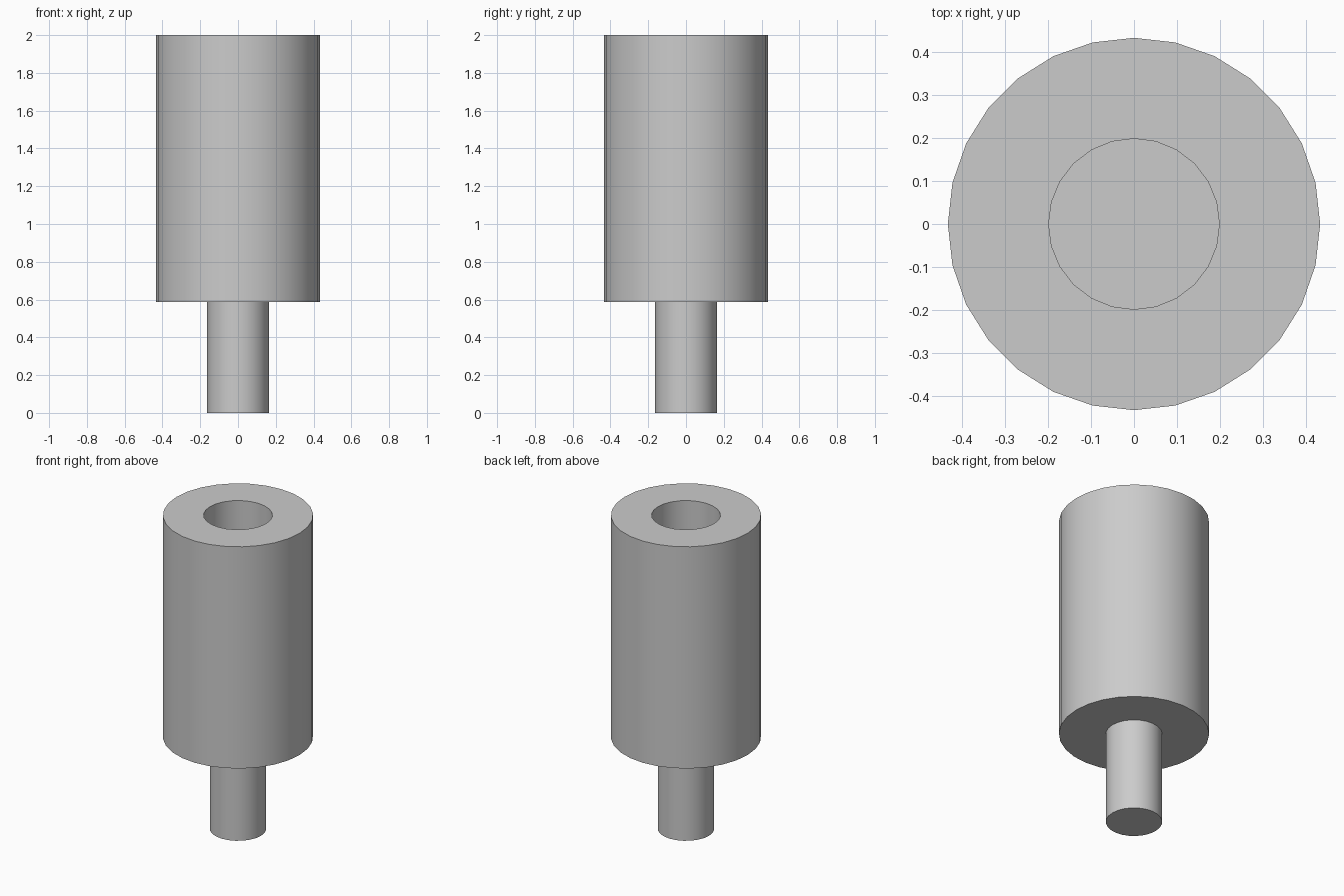
import bpy
import math

if "Cube" in bpy.data.objects:
    bpy.data.objects.remove(bpy.data.objects["Cube"], do_unlink=True)

BODY_BOTTOM, TOP = 0.587, 2.0
BORE_DEPTH = 0.8

grey = bpy.data.materials.new("plain grey metal")
grey.use_nodes = True
grey.diffuse_color = (0.6, 0.6, 0.6, 1)
grey.node_tree.nodes["Principled BSDF"].inputs["Base Color"].default_value = (0.6, 0.6, 0.6, 1)


def cylinder(name, radius, low, high, sides):
    """Upright cylinder between two heights."""
    bpy.ops.mesh.primitive_cylinder_add(
        vertices=sides, radius=radius, depth=high - low,
        location=(0, 0, (low + high) / 2))
    obj = bpy.context.object
    obj.name = obj.data.name = name
    obj.data.materials.append(grey)
    return obj


def select_only(obj):
    bpy.ops.object.select_all(action='DESELECT')
    obj.select_set(True)
    bpy.context.view_layer.objects.active = obj


# Wide body, stud below it, and the blind bore cut into the top
body = cylinder("body", 0.434, BODY_BOTTOM, TOP, 28)
stud = cylinder("stud", 0.163, 0, BODY_BOTTOM, 24)
bore = cylinder("bore_cutter", 0.199, TOP - BORE_DEPTH, TOP + 0.1, 24)
bore.hide_render = True

cut = body.modifiers.new("bore", 'BOOLEAN')
cut.operation = 'DIFFERENCE'
cut.solver = 'EXACT'
cut.object = bore
select_only(body)
bpy.ops.object.modifier_apply(modifier=cut.name)
bpy.data.objects.remove(bore, do_unlink=True)

# Round walls smooth, rims crisp
for part in (body, stud):
    select_only(part)
    bpy.ops.object.shade_smooth_by_angle(angle=math.radians(30))
